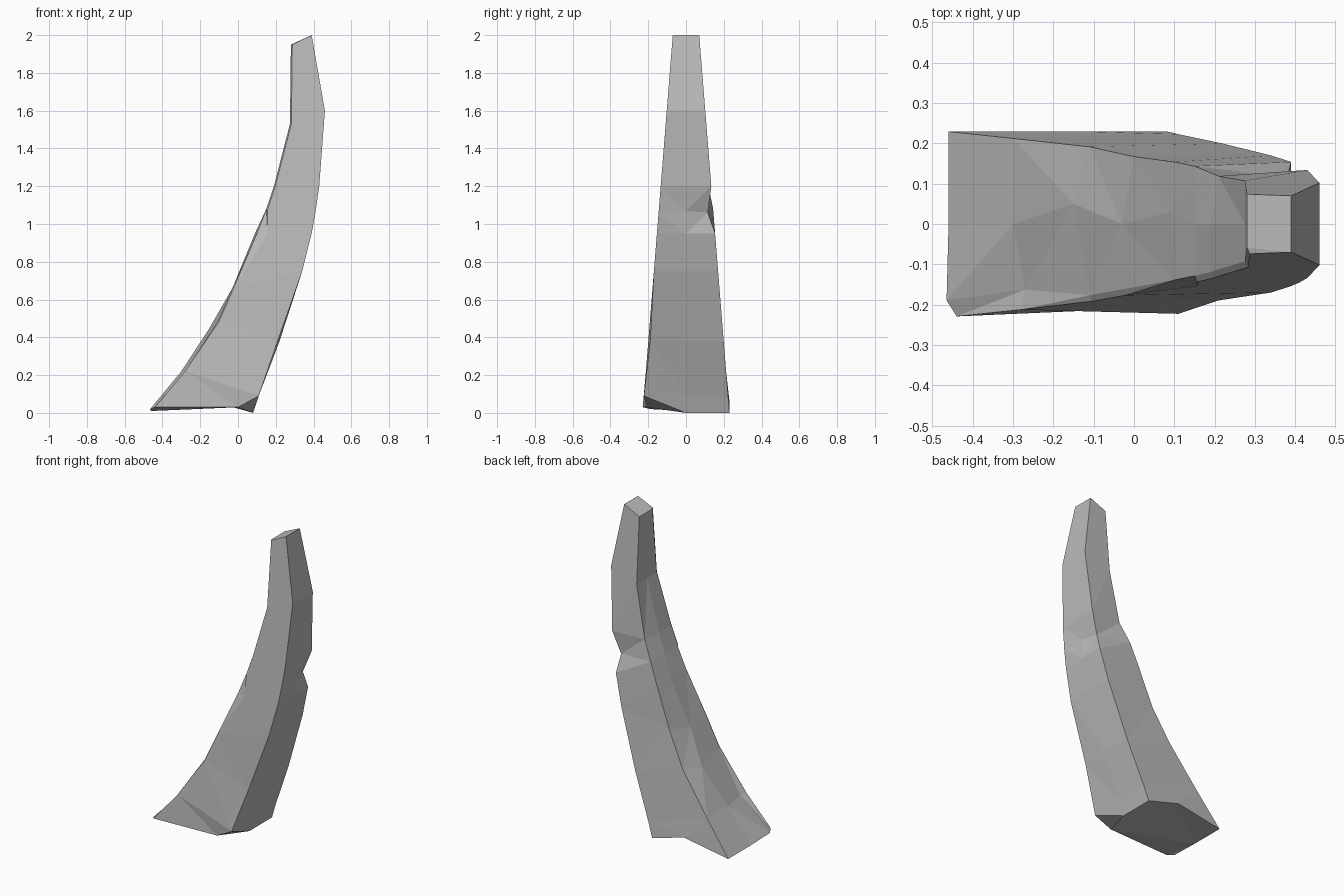
import bpy, bmesh
from mathutils import Vector

old = bpy.data.objects.get("Cube")
if old:
    bpy.data.objects.remove(old)

stone = bpy.data.materials.new("grey stone")
stone.use_nodes = True
GREY = (0.5, 0.5, 0.5, 1)
stone.diffuse_color = GREY
stone.node_tree.nodes["Principled BSDF"].inputs["Base Color"].default_value = GREY

# Tilted rings: inner edge (x, z), outer edge (x, z)
RINGS = [
    (-.46, .01, .08, .00), (-.30, .22, .11, .09), (-.11, .48, .22, .38),
    (-.03, .66, .34, .75), (.10, .95, .39, .95), (.15, 1.08, .41, 1.06),
    (.19, 1.20, .43, 1.20), (.275, 1.53, .46, 1.60), (.28, 1.95, .39, 2.0),
]
# Corner order round a ring
INNER_BACK, INNER_MID, INNER_BEVEL, INNER_FRONT, OUTER_FRONT, OUTER_MID, OUTER_BACK = range(7)

# Chips and dents: (ring, corner) -> offset
CHIPS = {
    (0, OUTER_FRONT): (-.08, .02, .03),
    (0, INNER_FRONT): (0, 0, .02),
    (0, INNER_BEVEL): (-.005, 0, .01),
    (1, INNER_BEVEL): (.03, .01, 0),
    (2, INNER_MID): (-.04, .05, -.03),
    (2, INNER_BEVEL): (.0, .0, 0),
    (2, OUTER_FRONT): (-.01, .01, 0),
    (3, INNER_BACK): (.03, -.01, .03),
    (4, INNER_MID): (-.01, .03, 0),
    (4, INNER_FRONT): (.05, 0, 0),
    (5, OUTER_BACK): (-.03, -.03, 0),
    (5, OUTER_MID): (-.01, 0, .01),
    (6, INNER_BACK): (.02, -.015, 0),
}


def half_width(z):
    return .23 - .08 * z


def ring_points(i, ring):
    xi, zi, xo, zo = ring
    wi, wo = half_width(zi), half_width(zo)
    bevel = .04 if i < 2 else .015
    pts = [(xi, wi, zi), (xi, 0, zi), (xi, bevel - wi, zi),
           (xi + bevel / 2, -wi, zi), (xo, -wo, zo), (xo, 0, zo), (xo, wo, zo)]
    return [Vector(p) + Vector(CHIPS.get((i, k), (0, 0, 0))) for k, p in enumerate(pts)]


# Curved tapering spike lofted through the rings
bm = bmesh.new()
rows = [[bm.verts.new(p) for p in ring_points(i, r)] for i, r in enumerate(RINGS)]
for low, high in zip(rows, rows[1:]):
    n = len(low)
    for k in range(n):
        j = (k + 1) % n
        bm.faces.new((low[k], low[j], high[j], high[k]))
bm.faces.new(rows[-1])

# Underside, with a shallow notch along the back edge
base = rows[0]
back_edge = bm.edges.get((base[INNER_BACK], base[OUTER_BACK]))
_, notch = bmesh.utils.edge_split(back_edge, base[OUTER_BACK], .42)
notch.co.z += .06
bm.faces.new([notch] + base[::-1])
bmesh.ops.triangulate(bm, faces=bm.faces[:])
bmesh.ops.recalc_face_normals(bm, faces=bm.faces[:])

mesh = bpy.data.meshes.new("curved_stone_spike")
bm.to_mesh(mesh)
bm.free()
mesh.materials.append(stone)
spike = bpy.data.objects.new("curved_stone_spike", mesh)
bpy.context.collection.objects.link(spike)
